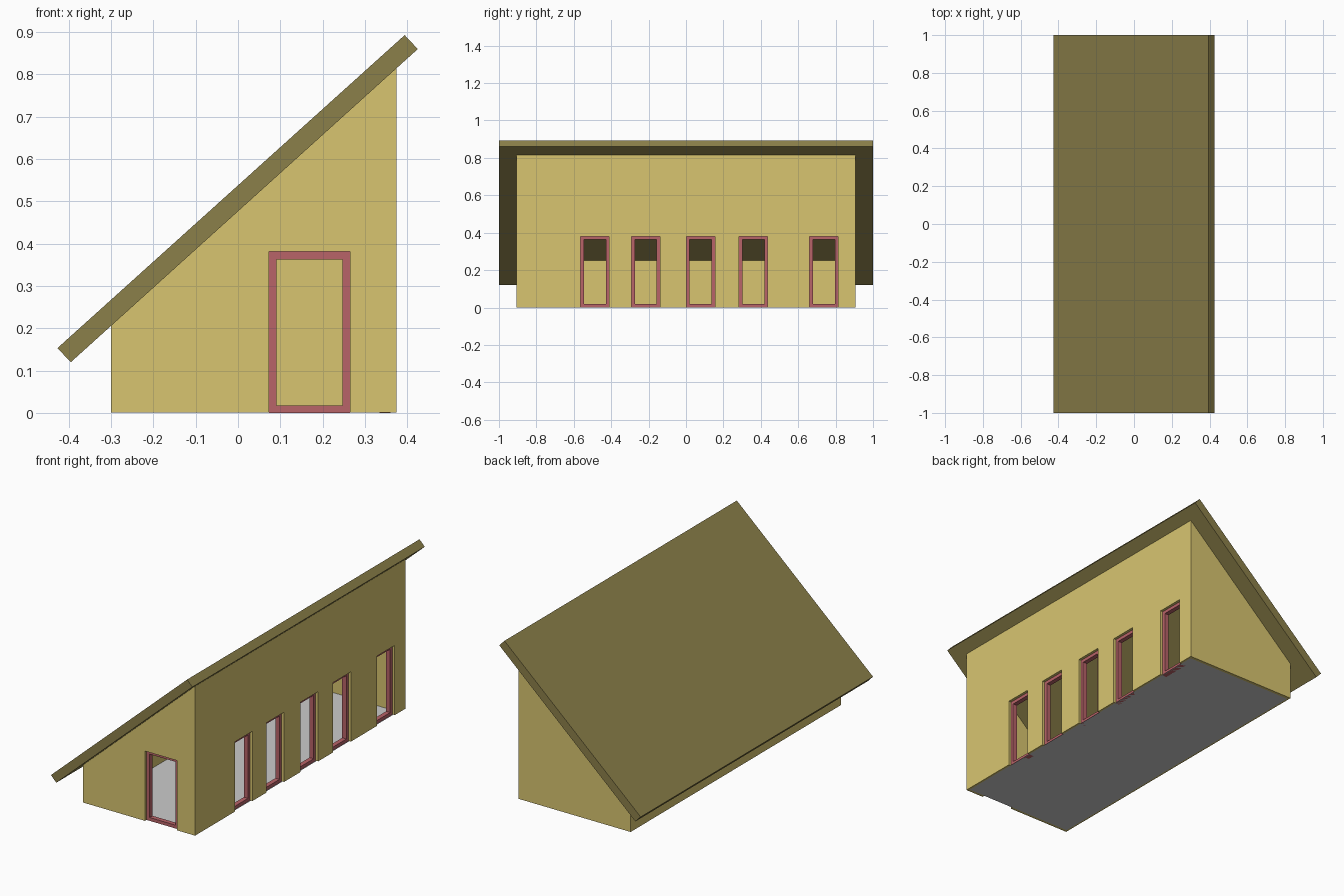
import bpy, bmesh

if "Cube" in bpy.data.objects:
    bpy.data.objects.remove(bpy.data.objects["Cube"])

def material(name, rgb):
    m = bpy.data.materials.new(name)
    m.diffuse_color = (*rgb, 1)
    m.use_nodes = True
    m.node_tree.nodes["Principled BSDF"].inputs["Base Color"].default_value = m.diffuse_color
    return m

WALL = material("wall_yellow", (0.69, 0.56, 0.163))
ROOF = material("roof_olive", (0.26, 0.215, 0.068))
FRAME = material("frame_red", (0.48, 0.125, 0.14))

def add_object(name, bm, mat=None):
    bmesh.ops.recalc_face_normals(bm, faces=bm.faces)
    mesh = bpy.data.meshes.new(name)
    bm.to_mesh(mesh)
    bm.free()
    ob = bpy.data.objects.new(name, mesh)
    bpy.context.collection.objects.link(ob)
    if mat:
        mesh.materials.append(mat)
    return ob

def prism(name, profile, y0, y1, mat=None):
    """Extrude an (x, z) profile along y."""
    bm = bmesh.new()
    face = bm.faces.new([bm.verts.new((x, y0, z)) for x, z in profile])
    ext = bmesh.ops.extrude_face_region(bm, geom=[face])["geom"]
    moved = [v for v in ext if isinstance(v, bmesh.types.BMVert)]
    bmesh.ops.translate(bm, verts=moved, vec=(0, y1 - y0, 0))
    return add_object(name, bm, mat)

def box(name, x0, x1, y0, y1, z0, z1, mat=None):
    return prism(name, [(x0, z0), (x1, z0), (x1, z1), (x0, z1)], y0, y1, mat)

def cut(target, cutter):
    mod = target.modifiers.new("cut", 'BOOLEAN')
    mod.operation = 'DIFFERENCE'
    mod.solver = 'EXACT'
    mod.object = cutter
    cutter.hide_render = True
    bpy.context.view_layer.objects.active = target
    bpy.ops.object.modifier_apply(modifier=mod.name)
    bpy.data.objects.remove(cutter)

X0, X1, Y, T = -0.30, 0.375, 0.905, 0.05
H, RIM = 0.381, 0.018

def roof_z(x):
    return 0.12 + (x + 0.395) * 0.74 / 0.82

# Hollow walls with a sloping top
walls = prism("walls", [(X0, 0.001), (X1, 0.001), (X1, roof_z(X1)), (X0, roof_z(X0))], -Y, Y, WALL)
cut(walls, box("room_cutter", X0 + T, X1 - T, -Y + T, Y - T, -0.1, 1.2))

# Side windows: opening plus recessed frame
for i, c in enumerate((-0.487, -0.215, 0.078, 0.36, 0.737), 1):
    a, b = c - 0.0765, c + 0.0765
    cut(walls, box("window_cutter", X1 - 2 * T, X1 + T, a, b, -0.1, H))
    frame = box(f"window_frame_{i}", X1 - 0.04, X1 - 0.015, a, b, 0, H, FRAME)
    cut(frame, box("pane_cutter", X1 - 2 * T, X1 + T, a + RIM, b - RIM, RIM, H - RIM))

# Front door: opening plus recessed frame
a, b = 0.073, 0.265
cut(walls, box("door_cutter", a, b, -Y - T, -Y + 2 * T, -0.1, H))
door = box("door_frame", a, b, -Y + 0.015, -Y + 0.04, 0, H, FRAME)
cut(door, box("door_pane_cutter", a + RIM, b - RIM, -Y - T, -Y + 2 * T, RIM, H - RIM))

# Sloping roof slab
prism("roof", [(-0.395, 0.12), (0.425, 0.86), (0.394, 0.893), (-0.427, 0.153)], -1, 1, ROOF)

# Floor sheet
bm = bmesh.new()
bm.faces.new([bm.verts.new((x, y, 0)) for x, y in
              ((X0 + 0.01, -Y + 0.015), (X1 - 0.01, -Y + 0.015), (X1 - 0.01, Y - 0.015), (X0 + 0.01, Y - 0.015))])
add_object("floor", bm)
